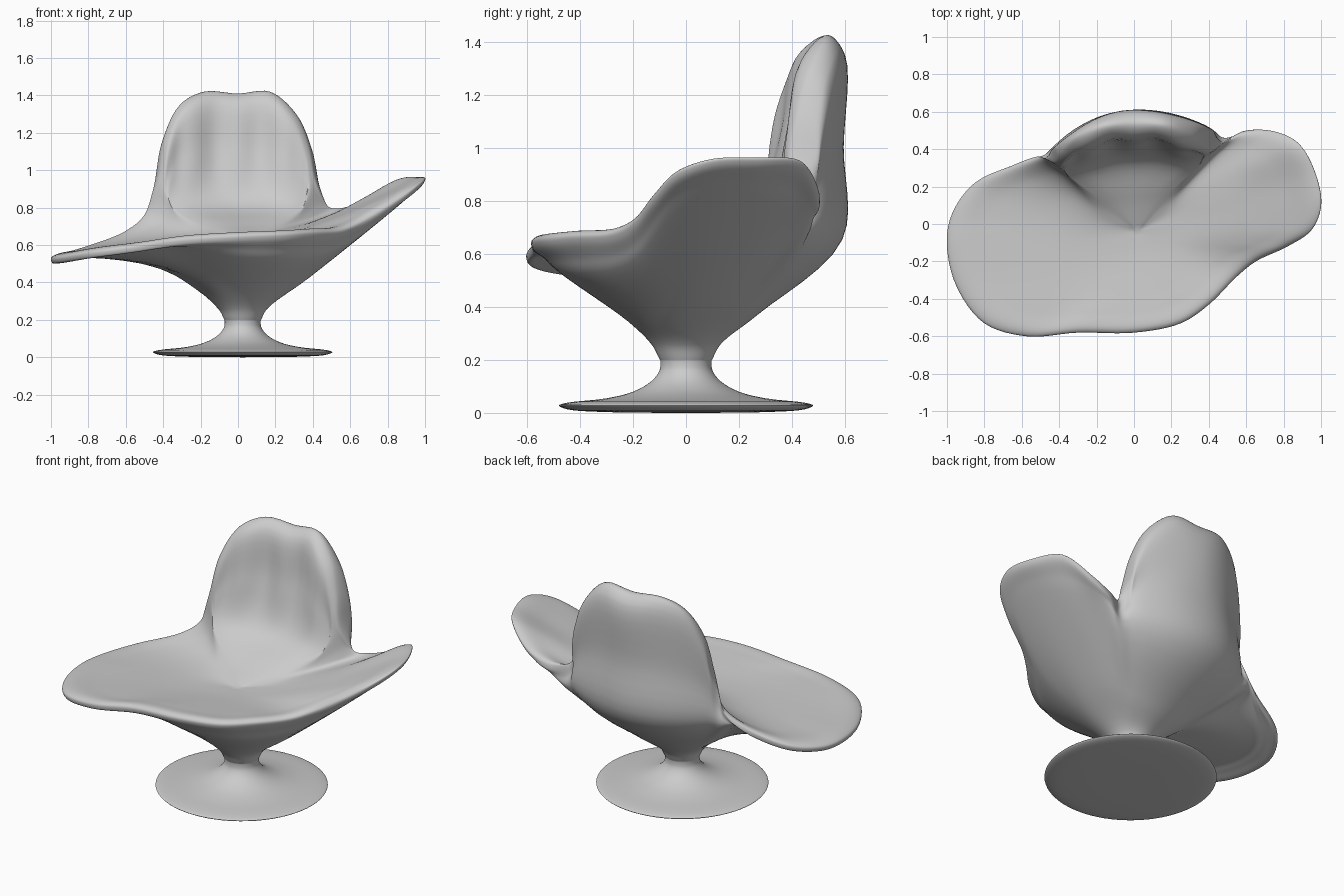
import bpy, bmesh, math
from mathutils import Vector as V

cube = bpy.data.objects.get("Cube")
if cube:
    bpy.data.objects.remove(cube)

grey = bpy.data.materials.new("soft_grey")
grey.use_nodes = True
tone = (0.6, 0.6, 0.6, 1)
grey.diffuse_color = tone
grey.node_tree.nodes["Principled BSDF"].inputs["Base Color"].default_value = tone


def spline(points, steps, closed=False):
    """Centripetal curve passing through every control point."""
    n = len(points)
    result = []
    for i in range(n if closed else n - 1):
        if closed:
            p = [points[(i + k) % n] for k in (-1, 0, 1, 2)]
        else:
            a, b = points[i], points[i + 1]
            before = points[i - 1] if i > 0 else 2 * a - b
            after = points[i + 2] if i + 2 < n else 2 * b - a
            p = [before, a, b, after]
        t = [0.0]
        for k in range(3):
            t.append(t[k] + max((p[k + 1] - p[k]).length, 1e-5) ** 0.5)
        for s in range(steps):
            u = t[1] + (t[2] - t[1]) * s / steps
            level = p
            for d in (1, 2):
                level = [level[k].lerp(level[k + 1], (u - t[k]) / (t[k + d] - t[k]))
                         for k in range(len(level) - 1)]
            result.append(level[0].lerp(level[1], (u - t[1]) / (t[2] - t[1])))
    if not closed:
        result.append(points[-1])
    return result


def relax(ring, passes):
    """Even out a closed ring of points."""
    n = len(ring)
    for _ in range(passes):
        ring = [ring[i] * .5 + (ring[i - 1] + ring[(i + 1) % n]) * .25
                for i in range(n)]
    return ring


def loft(name, columns):
    """Closed skin over a ring of columns."""
    bm = bmesh.new()
    grid = [[bm.verts.new(p) for p in col] for col in columns]
    for a, b in zip(grid, grid[1:] + grid[:1]):
        for j in range(len(a) - 1):
            bm.faces.new((a[j], b[j], b[j + 1], a[j + 1]))
    bmesh.ops.remove_doubles(bm, verts=bm.verts, dist=1e-5)
    bmesh.ops.recalc_face_normals(bm, faces=bm.faces)
    mesh = bpy.data.meshes.new(name)
    bm.to_mesh(mesh)
    bm.free()
    obj = bpy.data.objects.new(name, mesh)
    bpy.context.collection.objects.link(obj)
    mesh.materials.append(grey)
    bpy.ops.object.select_all(action='DESELECT')
    bpy.context.view_layer.objects.active = obj
    obj.select_set(True)
    bpy.ops.object.shade_smooth_by_angle(angle=math.radians(50))


AXIS = V((0.025, 0, 0))
SEAT = V((.02, -.04, .635))

# Pedestal: a disc foot sweeping up into a slim neck
foot = [V((r, 0, z)) for r, z in (
    (0, 0), (.3, .003), (.45, .014), (.48, .028), (.45, .038), (.3, .055),
    (.2, .08), (.13, .12), (.1, .16), (.096, .19), (.098, .205))]
foot = spline(foot, 4)
loft("pedestal", [
    [AXIS + V((p.x * math.cos(a), p.x * math.sin(a), p.z)) for p in foot]
    for a in (math.tau * i / 64 for i in range(64))])

# Rim of the shell: front lip, raised wing, notch, backrest, low wing
rim = [V(p) for p in (
    (0, -.58, .65), (.25, -.53, .66), (.4, -.43, .67), (.55, -.28, .68),
    (.65, -.2, .72), (.82, -.12, .82), (.95, -.03, .91), (1, .1, .955),
    (.97, .27, .96), (.88, .43, .95), (.72, .5, .84), (.58, .49, .79),
    (.49, .44, .8), (.42, .39, .93), (.38, .42, 1.13), (.31, .47, 1.3),
    (.17, .53, 1.42), (0, .54, 1.41), (-.18, .52, 1.42), (-.31, .46, 1.35),
    (-.39, .38, 1.18), (-.43, .33, .94), (-.5, .35, .76), (-.62, .32, .66),
    (-.85, .22, .57), (-.97, .06, .535), (-1, -.1, .53), (-.95, -.33, .535),
    (-.8, -.53, .56), (-.57, -.6, .59), (-.3, -.58, .63))]


def plan(p):
    return V((p.x, p.y, 0))


def flare(p, lift=0):
    """Put a plan position on the flared underside."""
    r = (plan(p) - AXIS).length
    return V((p.x, p.y, .153 + .72 * r + .08 * r * r + lift))


def section(r):
    """Control points from the underside, over the rim, into the seat."""
    h = max(0, (r.z - .8) / .6)
    back = min(1, h * 3) if abs(r.x) < .5 and r.y > .2 else 0
    # the skin swells outwards behind the notches beside the backrest
    swell = min(1, max(0, (.7 - abs(r.x)) / .2)) if r.y > .2 else 0

    # plain seat section
    def dish(t, lift):
        p = SEAT.lerp(r, t)
        p.z = SEAT.z + (r.z - SEAT.z) * t ** 1.6 + lift
        return p

    s = flare(AXIS.lerp(plan(r), .86 + .2 * swell))
    s.z = min(s.z, r.z)
    u = AXIS.lerp(plan(r), .99 + .04 * swell) + V((0, 0, r.z - .028))
    seat = [s, u, r, dish(.96, .018), dish(.8, .016), dish(.6, .01), dish(.3, 0)]

    # backrest section, gently cushioned inside
    def outer(x):
        return .6 - (.6 if x > 0 else 1.1) * x * x

    pad = .012 * math.cos(math.tau * r.x / .25) * min(1, h * 2)
    x = r.x * 1.08
    s = flare(V((x, outer(x), 0)), .04)
    x = r.x * 1.05
    u = V((x, outer(x), s.z + (r.z - s.z) * .92))
    base = V((r.x * .92, r.y - .19 * h - pad, .8 + .035 * h))
    mid = V((r.x * .92, r.y - .11 * h - pad, base.z + (r.z - base.z) * .45))
    lip = V((r.x * .95, r.y - .065 * h - pad / 2, r.z - .045 * h))
    low = SEAT.lerp(base, .55)
    low.z = .725
    rest = [s, u, r, lip, mid, base, low]
    return [a.lerp(b, back) for a, b in zip(seat, rest)]


# Shell: seat, wings and backrest in one sculpted skin
under, edge, top, lip, mid, base, low = map(
    list, zip(*[section(r) for r in spline(rim, 6, closed=True)]))
under, base, low = relax(under, 25), relax(base, 30), relax(low, 300)
knee = relax([flare(AXIS.lerp(plan(p), .49)) for p in under], 150)
ways = [(plan(p) - AXIS).normalized() for p in knee]
neck = [AXIS + w * .098 + V((0, 0, .2)) for w in ways]
throat = [AXIS + w * .13 + V((0, 0, .258)) for w in ways]
side = [a.lerp(b, .5) for a, b in zip(under, edge)]
centre = [SEAT] * len(low)
rings = (neck, throat, knee, under, side, edge, top, lip, mid, base, low, centre)
loft("seat_shell", [spline(column, 6) for column in zip(*rings)])
